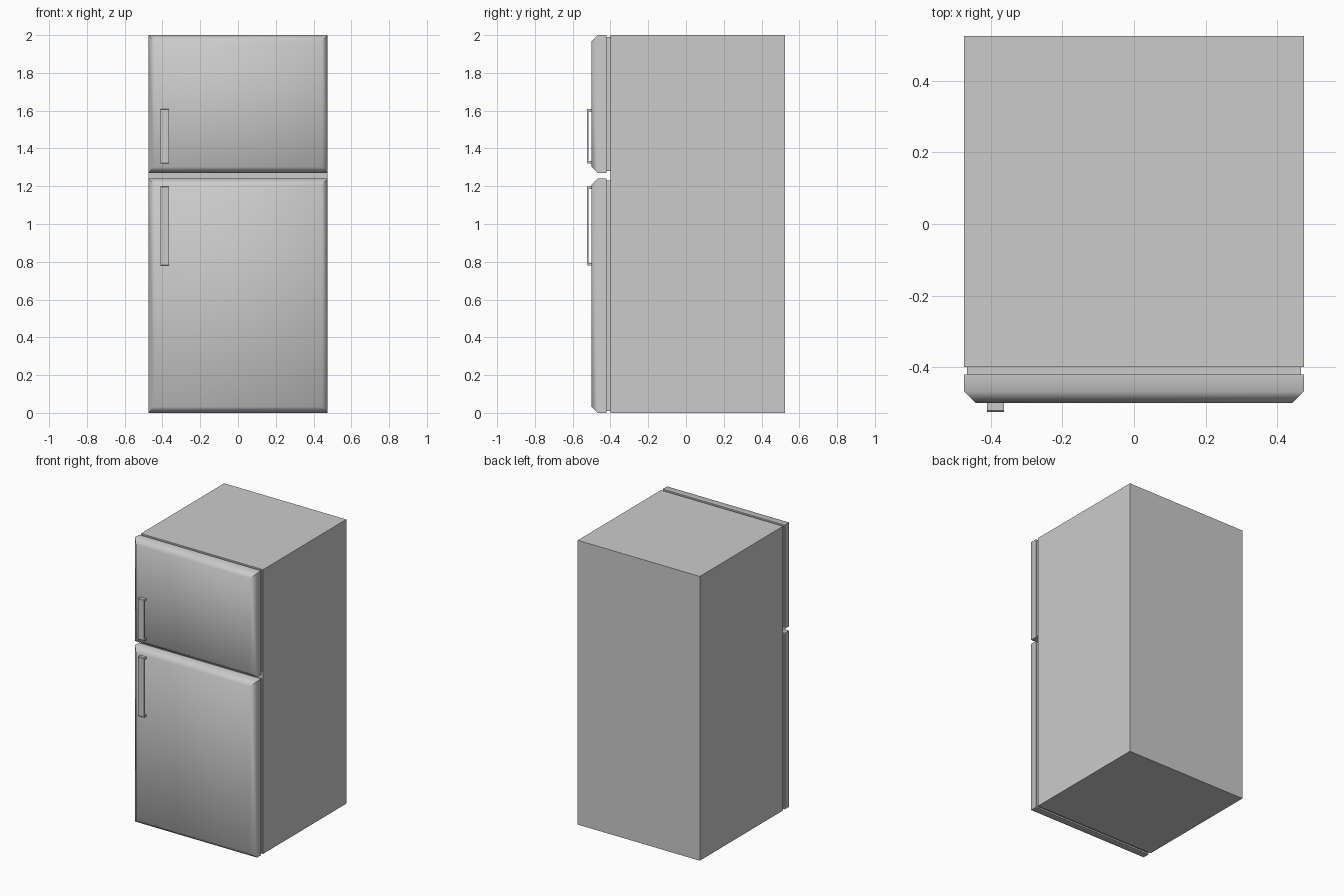
import bpy, bmesh, math

if "Cube" in bpy.data.objects:
    bpy.data.objects.remove(bpy.data.objects["Cube"])


def finish(bm, name, angle=50):
    bmesh.ops.recalc_face_normals(bm, faces=bm.faces)
    mesh = bpy.data.meshes.new(name)
    bm.to_mesh(mesh)
    bm.free()
    obj = bpy.data.objects.new(name, mesh)
    bpy.context.collection.objects.link(obj)
    bpy.ops.object.select_all(action='DESELECT')
    obj.select_set(True)
    bpy.context.view_layer.objects.active = obj
    bpy.ops.object.shade_smooth_by_angle(angle=math.radians(angle))
    return obj


def box(name, x, y, z, front_bevel=0.0):
    """Box from (min, max) ranges, optionally chamfered around its front face."""
    bm = bmesh.new()
    bmesh.ops.create_cube(bm, size=1)
    for v in bm.verts:
        v.co = [r[0] if c < 0 else r[1] for c, r in zip(v.co, (x, y, z))]
    if front_bevel:
        edges = [e for e in bm.edges if all(v.co.y < y[0] + 1e-5 for v in e.verts)]
        bmesh.ops.bevel(bm, geom=edges, offset=front_bevel, segments=1,
                        affect='EDGES', profile=0.5)
    return finish(bm, name)


def handle(name, x0, x1, z0, z1):
    """Bracket-shaped side profile extruded across the handle width."""
    back, grip, front, post, cut = -0.498, -0.517, -0.525, 0.014, 0.004
    profile = [(back, z0), (front + cut, z0), (front, z0 + cut),
               (front, z1 - cut), (front + cut, z1), (back, z1),
               (back, z1 - post), (grip, z1 - post),
               (grip, z0 + post), (back, z0 + post)]
    bm = bmesh.new()
    face = bm.faces.new([bm.verts.new((x0, y, z)) for y, z in profile])
    new = bmesh.ops.extrude_face_region(bm, geom=[face])["geom"]
    bmesh.ops.translate(bm, vec=(x1 - x0, 0, 0),
                        verts=[g for g in new if isinstance(g, bmesh.types.BMVert)])
    return finish(bm, name, 40)


# Cabinet
box("cabinet", (-0.475, 0.475), (-0.40, 0.525), (0, 2))

# Doors with recessed seals and pull handles
for part, z0, z1, h0, h1 in (("fridge", 0.0, 1.24, 0.78, 1.20),
                             ("freezer", 1.27, 2.0, 1.32, 1.61)):
    box(part + "_seal", (-0.467, 0.467), (-0.421, -0.399), (z0 + 0.01, z1 - 0.01))
    box(part + "_door", (-0.475, 0.475), (-0.50, -0.42), (z0, z1), 0.032)
    handle(part + "_handle", -0.411, -0.364, h0, h1)
